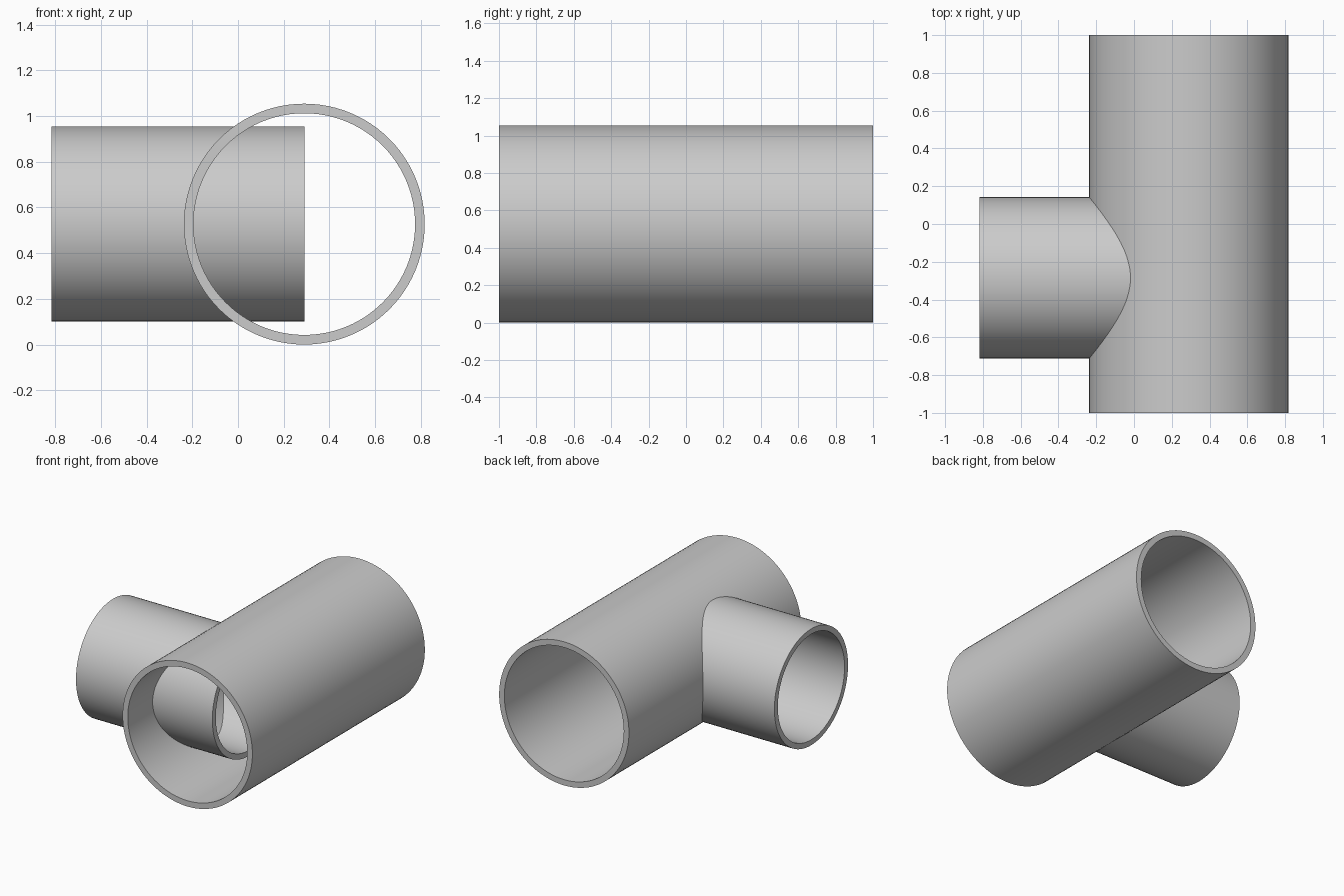
import bpy, bmesh, math
from mathutils import Matrix, Vector

cube = bpy.data.objects.get("Cube")
if cube:
    bpy.data.objects.remove(cube, do_unlink=True)

grey = bpy.data.materials.new("plain grey")
grey.use_nodes = True
colour = (0.6, 0.6, 0.6, 1)
grey.diffuse_color = colour
grey.node_tree.nodes["Principled BSDF"].inputs["Base Color"].default_value = colour


def tube(name, outer, inner, length, centre, rotation, segments=96):
    """Hollow open-ended pipe: a rectangular wall section spun about its axis."""
    bm = bmesh.new()
    half = length / 2
    section = [(inner, -half), (outer, -half), (outer, half), (inner, half)]
    verts = [bm.verts.new((r, 0, z)) for r, z in section]
    edges = [bm.edges.new((verts[i], verts[(i + 1) % 4])) for i in range(4)]
    bmesh.ops.spin(bm, geom=verts + edges, cent=(0, 0, 0), axis=(0, 0, 1),
                   angle=math.tau, steps=segments)
    bmesh.ops.remove_doubles(bm, verts=bm.verts, dist=0.0001)
    bmesh.ops.recalc_face_normals(bm, faces=bm.faces)
    bm.transform(rotation)
    mesh = bpy.data.meshes.new(name)
    bm.to_mesh(mesh)
    bm.free()
    mesh.materials.append(grey)
    obj = bpy.data.objects.new(name, mesh)
    obj.location = Vector(centre)
    bpy.context.collection.objects.link(obj)
    bpy.ops.object.select_all(action='DESELECT')
    obj.select_set(True)
    bpy.context.view_layer.objects.active = obj
    bpy.ops.object.shade_smooth_by_angle(angle=math.radians(30))
    return obj


axis_x, axis_z = 0.29, 0.527
end_x = -0.817

# Main pipe, running front to back
tube("main_pipe", 0.527, 0.485, 2.0, (axis_x, 0, axis_z),
     Matrix.Rotation(math.pi / 2, 4, 'X'))

# Branch pipe, reaching in to the main pipe's axis
tube("branch_pipe", 0.427, 0.387, axis_x - end_x,
     ((axis_x + end_x) / 2, -0.285, axis_z),
     Matrix.Rotation(math.pi / 2, 4, 'Y'))
